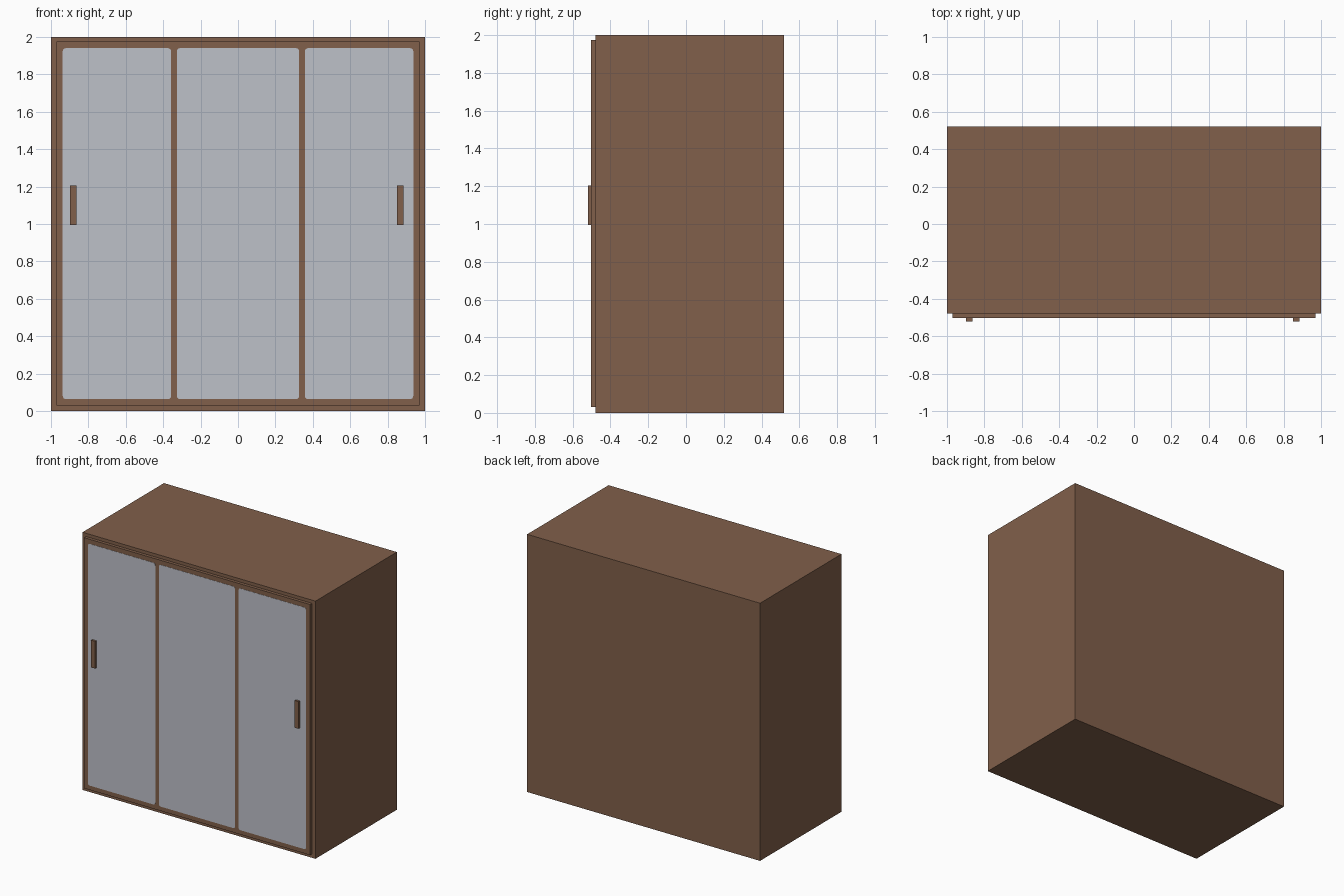
import bpy, bmesh, math

if "Cube" in bpy.data.objects:
    bpy.data.objects.remove(bpy.data.objects["Cube"])


def material(name, rgb):
    m = bpy.data.materials.new(name)
    m.diffuse_color = (*rgb, 1.0)
    m.use_nodes = True
    m.node_tree.nodes["Principled BSDF"].inputs["Base Color"].default_value = m.diffuse_color
    return m


WOOD = material("brown wood", (0.219, 0.116, 0.069))
GLASS = material("pale grey panel", (0.515, 0.533, 0.584))


def add_object(name, bm, mat):
    bmesh.ops.recalc_face_normals(bm, faces=bm.faces)
    mesh = bpy.data.meshes.new(name)
    bm.to_mesh(mesh)
    bm.free()
    mesh.materials.append(mat)
    ob = bpy.data.objects.new(name, mesh)
    bpy.context.collection.objects.link(ob)
    return ob


def box(name, x, y, z, mat):
    """Box from (min, max) ranges."""
    bm = bmesh.new()
    bmesh.ops.create_cube(bm, size=1)
    for v in bm.verts:
        v.co = [lo + (c + 0.5) * (hi - lo) for c, (lo, hi) in zip(v.co, (x, y, z))]
    return add_object(name, bm, mat)


def rounded_plate(name, x, z, front, thick, r, mat, steps=4):
    """Thin rounded rectangle facing the front."""
    bm = bmesh.new()
    corners = [(x[1] - r, z[1] - r), (x[0] + r, z[1] - r),
               (x[0] + r, z[0] + r), (x[1] - r, z[0] + r)]
    verts = []
    for i, (cx, cz) in enumerate(corners):
        for s in range(steps + 1):
            a = (i + s / steps) * math.pi / 2
            verts.append(bm.verts.new((cx + r * math.cos(a), front, cz + r * math.sin(a))))
    face = bm.faces.new(verts)
    out = bmesh.ops.extrude_face_region(bm, geom=[face])
    for v in out["geom"]:
        if isinstance(v, bmesh.types.BMVert):
            v.co.y += thick
    return add_object(name, bm, mat)


# Cabinet body and the door frame standing proud of its front
box("cabinet_body", (-1, 1), (-0.478, 0.52), (0, 2), WOOD)
box("door_frame", (-0.97, 0.97), (-0.502, -0.47), (0.03, 1.975), WOOD)

# Three pale panels on the frame
for name, x in (("left", (-0.937, -0.358)), ("middle", (-0.327, 0.327)), ("right", (0.358, 0.937))):
    rounded_plate(name + "_panel", x, (0.064, 1.94), -0.5035, 0.004, 0.016, GLASS)

# Door handles
for name, cx in (("left", -0.881), ("right", 0.867)):
    box(name + "_handle", (cx - 0.017, cx + 0.017), (-0.52, -0.50), (0.994, 1.205), WOOD)
